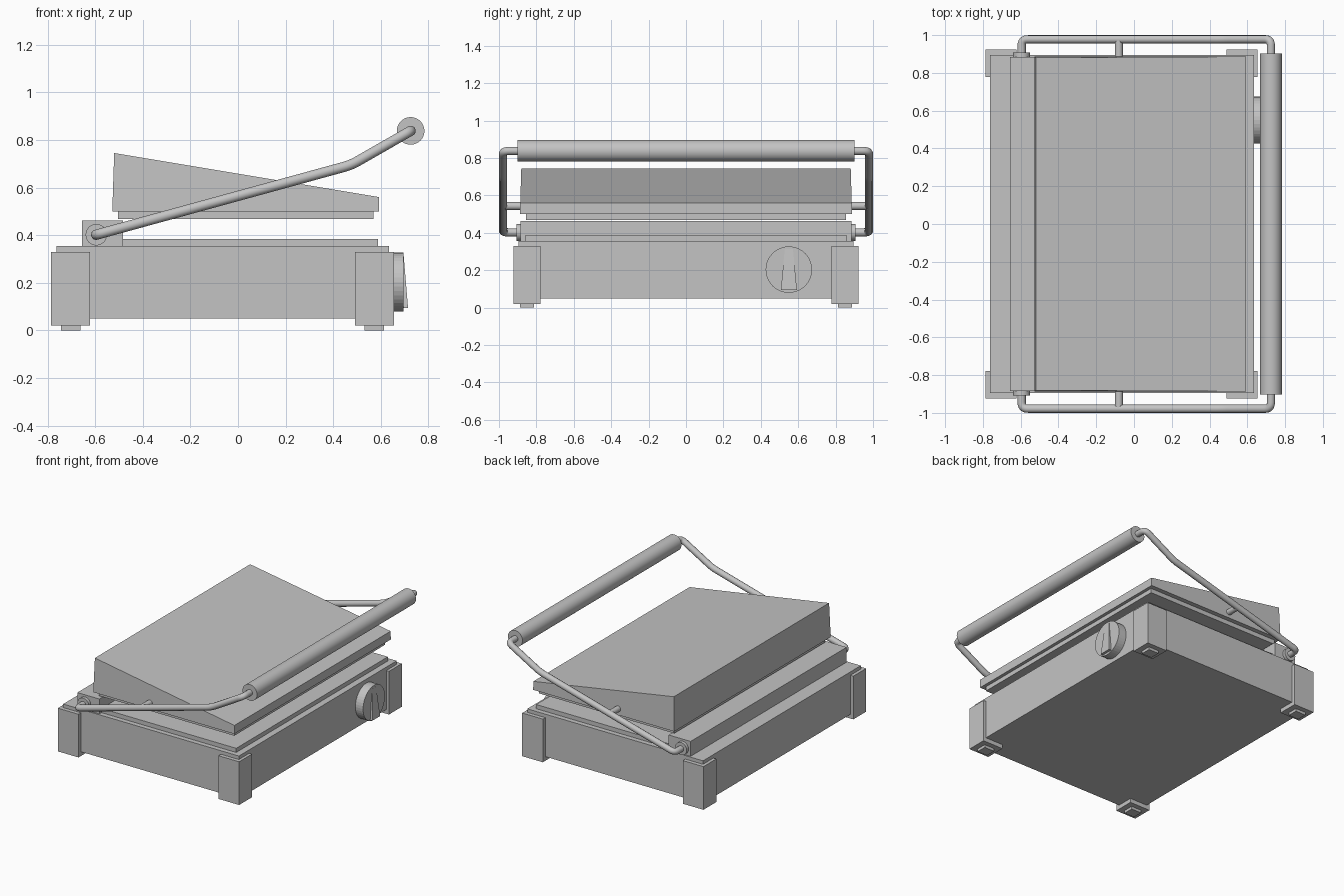
import bpy, bmesh, math
from mathutils import Vector

old = bpy.data.objects.get("Cube")
if old:
    bpy.data.objects.remove(old, do_unlink=True)

steel = bpy.data.materials.new("brushed grey")
steel.use_nodes = True
GREY = (0.55, 0.55, 0.55, 1)
steel.diffuse_color = GREY
steel.node_tree.nodes["Principled BSDF"].inputs["Base Color"].default_value = GREY


def finish(name, bm, smooth=False):
    bmesh.ops.recalc_face_normals(bm, faces=bm.faces)
    mesh = bpy.data.meshes.new(name)
    bm.to_mesh(mesh)
    bm.free()
    mesh.materials.append(steel)
    ob = bpy.data.objects.new(name, mesh)
    bpy.context.collection.objects.link(ob)
    if smooth:
        bpy.ops.object.select_all(action='DESELECT')
        ob.select_set(True)
        bpy.context.view_layer.objects.active = ob
        bpy.ops.object.shade_smooth_by_angle(angle=math.radians(35))
    return ob


def box(name, x, y, z):
    bm = bmesh.new()
    bmesh.ops.create_cube(bm, size=1)
    for v in bm.verts:
        v.co = [(r[0] + r[1]) / 2 + c * (r[1] - r[0]) for r, c in zip((x, y, z), v.co)]
    return finish(name, bm)


def cylinder(name, start, end, radius, sides=32, smooth=True):
    a, b = Vector(start), Vector(end)
    bm = bmesh.new()
    bmesh.ops.create_cone(bm, cap_ends=True, segments=sides, radius1=radius,
                          radius2=radius, depth=(b - a).length)
    turn = (b - a).to_track_quat('Z', 'Y')
    for v in bm.verts:
        v.co = turn @ v.co + (a + b) / 2
    return finish(name, bm, smooth)


def loft(name, ring_a, ring_b):
    # solid between two matching outlines
    bm = bmesh.new()
    a = [bm.verts.new(p) for p in ring_a]
    b = [bm.verts.new(p) for p in ring_b]
    bm.faces.new(a)
    bm.faces.new(b)
    for i in range(len(a)):
        j = (i + 1) % len(a)
        bm.faces.new((a[i], a[j], b[j], b[i]))
    return finish(name, bm)


def rounded(points, radius, steps=8):
    # path with softened corners
    pts = [Vector(p) for p in points]
    path = [pts[0]]
    for p, c, n in zip(pts, pts[1:], pts[2:]):
        s = c + (p - c).normalized() * radius
        e = c + (n - c).normalized() * radius
        for k in range(steps + 1):
            t = k / steps
            path.append(s * (1 - t) ** 2 + c * 2 * t * (1 - t) + e * t * t)
    return path + [pts[-1]]


def rod(name, points, radius, bend):
    curve = bpy.data.curves.new(name, 'CURVE')
    curve.dimensions = '3D'
    curve.bevel_depth = radius
    curve.bevel_resolution = 4
    curve.use_fill_caps = True
    path = rounded(points, bend)
    spline = curve.splines.new('POLY')
    spline.points.add(len(path) - 1)
    for sp, p in zip(spline.points, path):
        sp.co = (*p, 1)
    curve.materials.append(steel)
    ob = bpy.data.objects.new(name, curve)
    bpy.context.collection.objects.link(ob)
    bpy.ops.object.select_all(action='DESELECT')
    ob.select_set(True)
    bpy.context.view_layer.objects.active = ob
    bpy.ops.object.convert(target='MESH')
    bpy.ops.object.shade_smooth_by_angle(angle=math.radians(35))


# Base housing and lower grill plate
box("base_housing", (-0.762, 0.634), (-0.895, 0.895), (0.05, 0.355))
box("lower_plate", (-0.56, 0.588), (-0.86, 0.86), (0.355, 0.385))
box("hinge_block", (-0.656, -0.482), (-0.885, 0.885), (0.355, 0.462))

# Corner posts with small feet
for end, x in (("left", -0.703), ("right", 0.573)):
    for side, s in (("front", -1), ("back", 1)):
        y = s * 0.85
        box(f"{side}_{end}_post", (x - 0.082, x + 0.082), (y - 0.073, y + 0.073), (0.02, 0.33))
        box(f"{side}_{end}_foot", (x - 0.041, x + 0.041), (y - 0.037, y + 0.037), (0, 0.02))

# Lid: upper plate and sloping cover, tapering slightly
box("upper_plate", (-0.505, 0.569), (-0.855, 0.855), (0.468, 0.5))
outline = [(-0.528, 0.5), (-0.52, 0.745), (0.592, 0.56), (0.592, 0.5)]
rings = [[(x, s * (0.888 - 0.03 * (z - 0.5)), z) for x, z in outline] for s in (-1, 1)]
loft("lid_cover", *rings)

# Lifting arms, pivots and side pins
for side, s in (("front", -1), ("back", 1)):
    rod(f"{side}_arm", [(-0.595, s * 0.87, 0.402), (-0.595, s * 0.978, 0.402),
                        (0.475, s * 0.978, 0.695), (0.725, s * 0.978, 0.838),
                        (0.725, s * 0.88, 0.838)], 0.022, 0.035)
    cylinder(f"{side}_pivot", (-0.595, s * 0.88, 0.402), (-0.595, s * 0.907, 0.402), 0.045)
    cylinder(f"{side}_side_pin", (-0.08, s * 0.88, 0.543), (-0.08, s * 0.975, 0.543), 0.021)
cylinder("handle_grip", (0.725, -0.902, 0.838), (0.725, 0.902, 0.838), 0.058)

# Control knob with a wedge pointer
KY, KZ = 0.55, 0.203
cylinder("knob_dial", (0.634, KY, KZ), (0.695, KY, KZ), 0.124, 40, False)


def pointer_ring(x_top, x_low):
    return [(x_top, KY - 0.022, 0.312), (x_top, KY + 0.022, 0.312),
            (x_low, KY + 0.043, 0.095), (x_low, KY - 0.043, 0.095)]


loft("knob_pointer", pointer_ring(0.69, 0.69), pointer_ring(0.696, 0.714))
